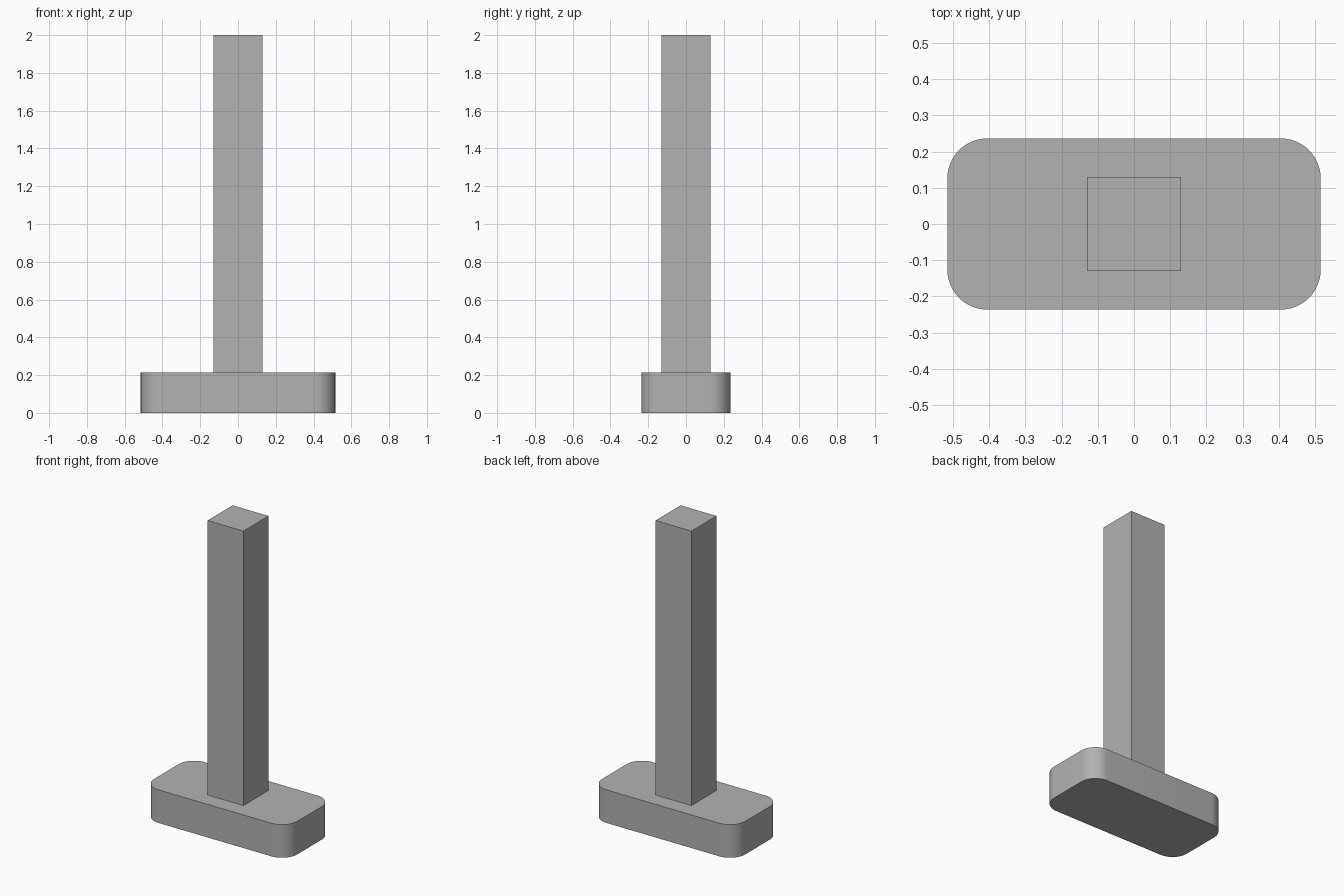
import bpy
import bmesh
from math import radians

if "Cube" in bpy.data.objects:
    bpy.data.objects.remove(bpy.data.objects["Cube"], do_unlink=True)

# Single grey finish
grey = bpy.data.materials.new("plain grey")
grey.use_nodes = True
colour = (0.45, 0.45, 0.45, 1)
grey.diffuse_color = colour
grey.node_tree.nodes["Principled BSDF"].inputs["Base Color"].default_value = colour


def block(name, size, bottom, corner=0):
    """Box standing at height bottom, with optional rounded upright edges."""
    bm = bmesh.new()
    bmesh.ops.create_cube(bm, size=1)
    bmesh.ops.scale(bm, vec=size, verts=bm.verts)
    bmesh.ops.translate(bm, vec=(0, 0, bottom + size[2] / 2), verts=bm.verts)
    if corner:
        upright = [e for e in bm.edges
                   if abs(e.verts[0].co.z - e.verts[1].co.z) > size[2] / 2]
        bmesh.ops.bevel(bm, geom=upright, offset=corner, segments=12,
                        profile=0.5, affect='EDGES')
    mesh = bpy.data.meshes.new(name)
    bm.to_mesh(mesh)
    bm.free()
    mesh.materials.append(grey)
    obj = bpy.data.objects.new(name, mesh)
    bpy.context.collection.objects.link(obj)
    return obj


# Rounded foot and square post
base_height = 0.215
base = block("base", (1.03, 0.472, base_height), 0, corner=0.11)
post = block("post", (0.258, 0.258, 2 - base_height), base_height)

# Smooth the rounded corners only
bpy.ops.object.select_all(action='DESELECT')
base.select_set(True)
bpy.context.view_layer.objects.active = base
bpy.ops.object.shade_smooth_by_angle(angle=radians(30))
